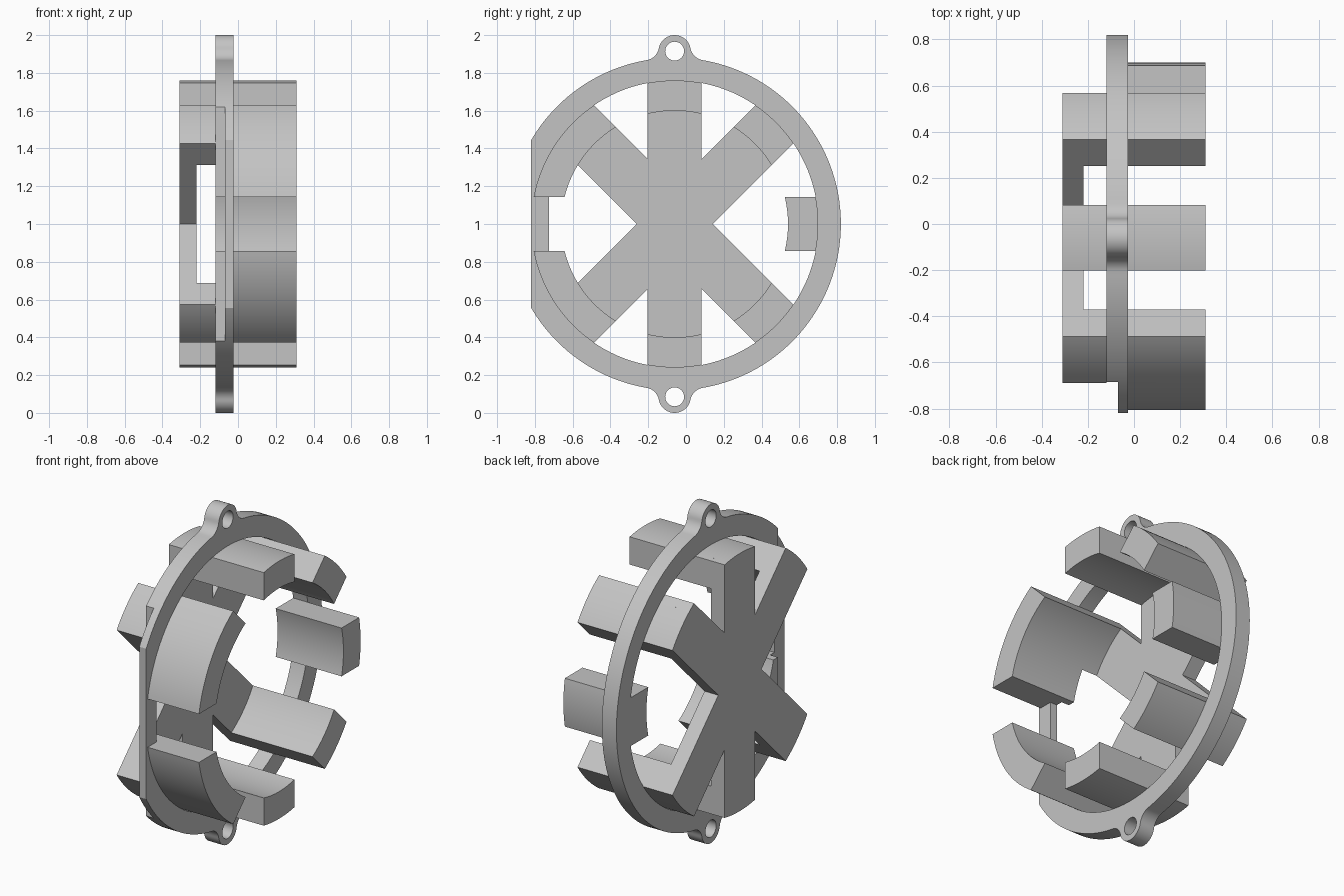
import bpy, bmesh
from math import pi, sin, cos, asin, acos, atan2, sqrt, radians, hypot

if "Cube" in bpy.data.objects:
    bpy.data.objects.remove(bpy.data.objects["Cube"])

grey = bpy.data.materials.new("plain grey")
grey.use_nodes = True
grey.diffuse_color = (0.55, 0.55, 0.55, 1)
grey.node_tree.nodes["Principled BSDF"].inputs["Base Color"].default_value = (0.55, 0.55, 0.55, 1)

CY, CZ = -0.06, 1.0            # hub axis
R_IN, R_BORE, R_RING = 0.76, 0.60, 0.88
HALF = 0.1425                  # half width of a spoke
X_BACK, X_PLATE, X_RING, X_STEP, X_RIM, X_END = -0.31, -0.22, -0.12, -0.07, -0.025, 0.31


def arc(r, a, b, n=24, c=(0, 0)):
    return [(c[0] + r * cos(a + (b - a) * i / n), c[1] + r * sin(a + (b - a) * i / n))
            for i in range(n + 1)]


def prism(name, loops, x0, x1):
    """Extrude closed outlines (the first outer, the rest holes) along x."""
    bm = bmesh.new()
    edges = []
    for loop in loops:
        vs = [bm.verts.new((x0, CY + u, CZ + v)) for u, v in loop]
        if len(loops) == 1:
            bm.faces.new(vs)
        else:
            edges += [bm.edges.new((vs[i - 1], vs[i])) for i in range(len(vs))]
    if edges:
        bmesh.ops.triangle_fill(bm, edges=edges, use_beauty=True)
    ext = bmesh.ops.extrude_face_region(bm, geom=bm.faces[:], use_keep_orig=True)
    top = [g for g in ext["geom"] if isinstance(g, bmesh.types.BMVert)]
    bmesh.ops.translate(bm, verts=top, vec=(x1 - x0, 0, 0))
    bmesh.ops.recalc_face_normals(bm, faces=bm.faces[:])
    me = bpy.data.meshes.new(name)
    bm.to_mesh(me)
    bm.free()
    me.materials.append(grey)
    ob = bpy.data.objects.new(name, me)
    bpy.context.collection.objects.link(ob)
    return ob


def select(ob):
    bpy.ops.object.select_all(action='DESELECT')
    ob.select_set(True)
    bpy.context.view_layer.objects.active = ob


def smooth(ob):
    select(ob)
    bpy.ops.object.shade_smooth_by_angle(angle=radians(30))


def side(r, deg, s):
    """Angle where a spoke's straight side meets radius r."""
    return radians(deg) + s * asin(HALF / r)


def segment(a, sa, b, sb):
    """Ring segment between two spoke sides."""
    return (arc(R_IN, side(R_IN, a, sa), side(R_IN, b, sb))
            + arc(R_BORE, side(R_BORE, b, sb), side(R_BORE, a, sa)))


# Six-spoke back plate
spokes = [45, 90, 135, 225, 270, 315]
star = []
for i, a in enumerate(spokes):
    star += arc(R_IN, side(R_IN, a, -1), side(R_IN, a, 1), 12)
    gap = radians((spokes[(i + 1) % 6] - a) % 360) / 2
    d, m = HALF / sin(gap), radians(a) + gap
    star.append((d * cos(m), d * sin(m)))
parts = [prism("spoke_plate", [star], X_BACK, X_PLATE)]

# Arms along the axis; the front pair is short and continues as wide pads
for a in spokes:
    front = a in (135, 225)
    parts.append(prism("front_arm" if front else "arm", [segment(a, -1, a, 1)],
                       X_PLATE, X_RING if front else X_END))
parts.append(prism("rear_pad", [segment(0, -1, 0, 1)], X_RING, X_END))
upper = prism("upper_front_pad", [segment(135, -1, 180, -1)], X_RING, X_END)
lower = prism("lower_front_pad", [segment(180, 1, 225, 1)], X_RING, X_END)

# Ring outline with filleted screw lugs and a flat front edge
LUG_Z, LUG_R, HOLE_R, FILLET = 0.915, 0.085, 0.05, 0.08
dr, dl = R_RING + FILLET, LUG_R + FILLET
fv = (dr * dr - dl * dl + LUG_Z * LUG_Z) / (2 * LUG_Z)
fu = sqrt(dr * dr - fv * fv)
phi, psi = atan2(fv, fu), atan2(fv - LUG_Z, fu)


def quarter(start):
    return (arc(R_RING, start, phi, 40)
            + arc(FILLET, phi + pi, psi + pi, 10, (fu, fv))[1:]
            + arc(LUG_R, psi, pi / 2, 14, (0, LUG_Z))[1:])


left = [(-u, v) for u, v in quarter(acos(R_IN / R_RING))]
half = quarter(0) + left[::-1][1:]
outline = half + [(u, -v) for u, v in half[::-1]][:-1]
bore_end = acos(-0.665 / R_IN)
bore = arc(R_IN, -bore_end, bore_end, 96)
holes = [arc(HOLE_R, 0, 2 * pi, 32, (0, s * LUG_Z))[:-1] for s in (1, -1)]
ring = prism("mounting_ring", [outline, bore] + holes, X_RING, X_RIM)

# Shallow step behind the flat front edge
cutter = prism("step_cutter", [[(-1, -1), (-0.625, -1), (-0.625, 1), (-1, 1)]], -0.2, X_STEP)
cutter.hide_render = True
for ob in (ring, upper, lower):
    mod = ob.modifiers.new("step", 'BOOLEAN')
    mod.operation, mod.solver, mod.object = 'DIFFERENCE', 'EXACT', cutter
    select(ob)
    bpy.ops.object.modifier_apply(modifier=mod.name)
bpy.data.objects.remove(cutter)

for ob in parts + [ring, upper, lower]:
    smooth(ob)
